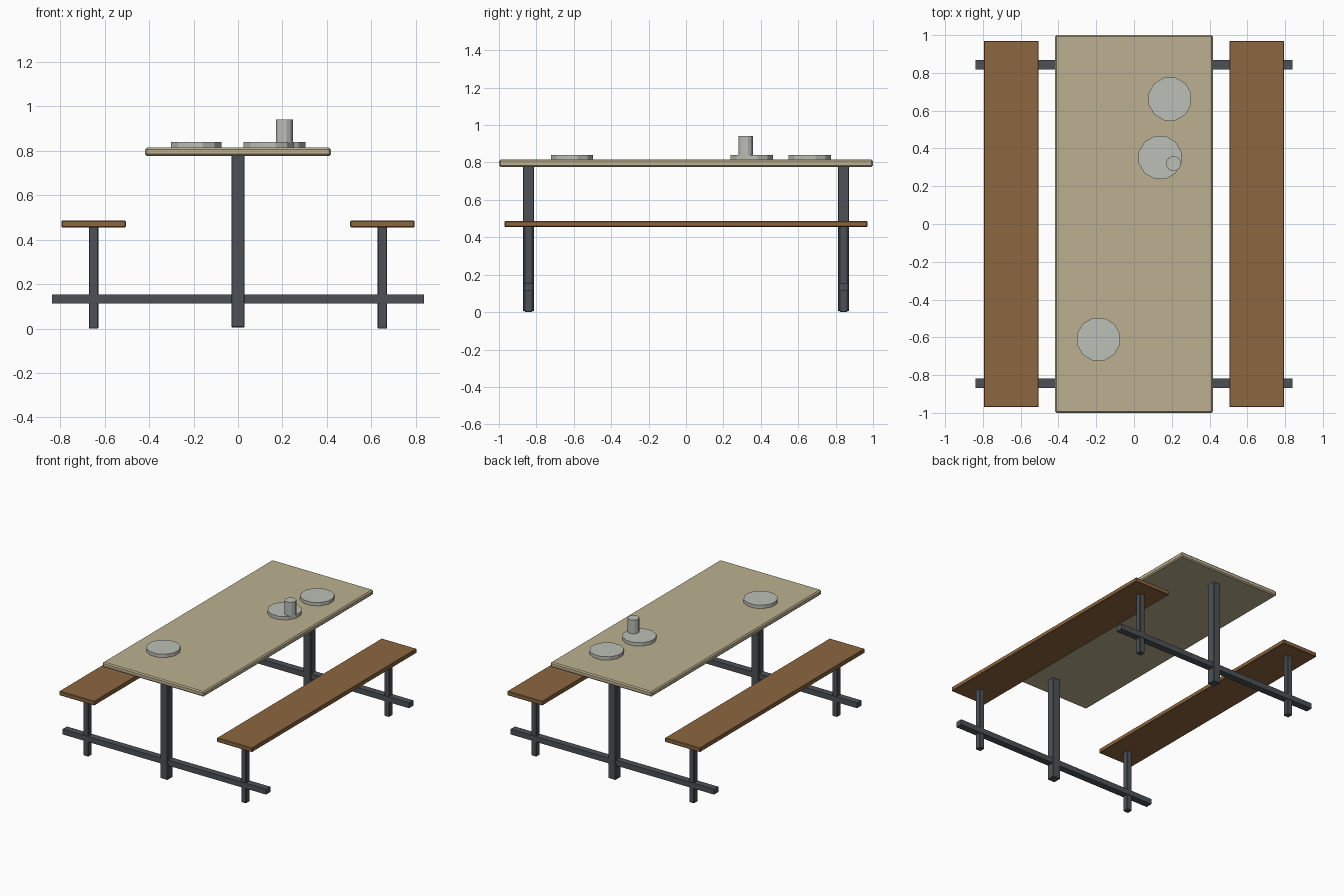
import bpy, math

if "Cube" in bpy.data.objects:
    bpy.data.objects.remove(bpy.data.objects["Cube"])


def material(name, srgb):
    m = bpy.data.materials.new(name)
    lin = [((c + 0.055) / 1.055) ** 2.4 for c in srgb]
    m.diffuse_color = (*lin, 1)
    m.use_nodes = True
    m.node_tree.nodes["Principled BSDF"].inputs["Base Color"].default_value = m.diffuse_color
    return m


TAN = material("tan tabletop", (0.74, 0.69, 0.57))
WOOD = material("brown wood", (0.55, 0.40, 0.25))
METAL = material("dark metal", (0.30, 0.32, 0.34))
GREY = material("light grey", (0.74, 0.75, 0.72))


def box(name, lo, hi, mat, bevel=0.0):
    bpy.ops.mesh.primitive_cube_add(size=1, location=[(a + b) / 2 for a, b in zip(lo, hi)])
    o = bpy.context.object
    o.name = name
    o.scale = [b - a for a, b in zip(lo, hi)]
    bpy.ops.object.transform_apply(location=False, rotation=False, scale=True)
    o.data.materials.append(mat)
    if bevel:
        b = o.modifiers.new("edge", 'BEVEL')
        b.width = bevel
        b.segments = 1
    return o


def disc(name, x, y, z0, z1, r):
    bpy.ops.mesh.primitive_cylinder_add(vertices=12, radius=r, depth=z1 - z0,
                                        location=(x, y, (z0 + z1) / 2),
                                        rotation=(0, 0, math.radians(15)))
    o = bpy.context.object
    o.name = name
    o.data.materials.append(GREY)


# Tabletop
box("tabletop", (-0.418, -1, 0.777), (0.418, 1, 0.815), TAN, 0.008)

# Benches on both sides
for s, side in ((-1, "left"), (1, "right")):
    x = 0.65 * s
    box(side + "_bench", (x - 0.145, -0.97, 0.455), (x + 0.145, 0.97, 0.487), WOOD, 0.004)

# Two end frames: centre post, floor beam, bench posts
for s, end in ((-1, "front"), (1, "back")):
    y = 0.842 * s
    box(end + "_table_post", (-0.03, y - 0.03, 0.006), (0.03, y + 0.03, 0.78), METAL, 0.003)
    box(end + "_cross_beam", (-0.838, y - 0.025, 0.113), (0.838, y + 0.025, 0.153), METAL)
    for t, side in ((-1, "left"), (1, "right")):
        x = 0.65 * t
        box(f"{end}_{side}_bench_post", (x - 0.021, y - 0.021, 0),
            (x + 0.021, y + 0.021, 0.46), METAL, 0.003)

# Plates and cup
for i, (x, y) in enumerate(((0.19, 0.662), (0.138, 0.352), (-0.188, -0.61))):
    disc(f"plate_{i + 1}", x, y, 0.813, 0.84, 0.117)
disc("cup", 0.209, 0.32, 0.835, 0.942, 0.04)
